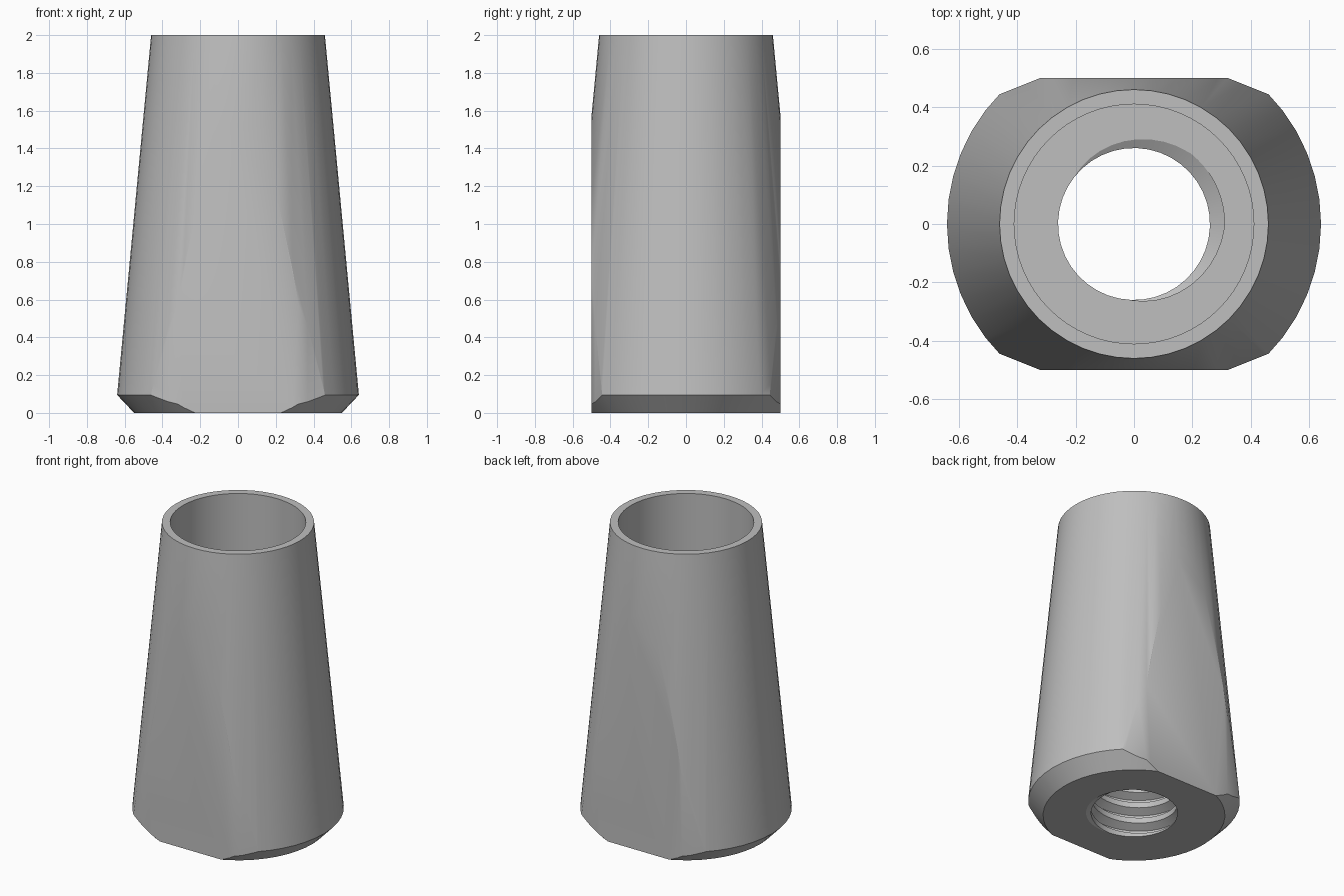
import bpy, bmesh, math
from mathutils import Vector

cube = bpy.data.objects.get("Cube")
if cube:
    bpy.data.objects.remove(cube, do_unlink=True)

PITCH = 0.107
TURNS = 9
FLOOR = PITCH * TURNS      # bottom of the wide upper bore
MINOR, MAJOR = 0.26, 0.31  # thread radii
SEG = 48

steel = bpy.data.materials.new("grey steel")
steel.use_nodes = True
steel.diffuse_color = (0.52, 0.52, 0.52, 1)
steel.node_tree.nodes["Principled BSDF"].inputs["Base Color"].default_value = steel.diffuse_color


def finish(name, bm):
    bmesh.ops.recalc_face_normals(bm, faces=bm.faces[:])
    mesh = bpy.data.meshes.new(name)
    bm.to_mesh(mesh)
    bm.free()
    mesh.materials.append(steel)
    ob = bpy.data.objects.new(name, mesh)
    bpy.context.collection.objects.link(ob)
    return ob


def lathe(profile, seg):
    """Closed solid of revolution from (radius, height) points."""
    bm = bmesh.new()
    rings = []
    for r, z in profile:
        rings.append([bm.verts.new((r * math.cos(a), r * math.sin(a), z))
                      for a in (math.tau * i / seg for i in range(seg))])
    for lo, hi in zip(rings, rings[1:]):
        for i in range(seg):
            j = (i + 1) % seg
            bm.faces.new((lo[i], lo[j], hi[j], hi[i]))
    bm.faces.new(rings[0])
    bm.faces.new(rings[-1])
    return bm


def slice_off(bm, point, normal):
    """Remove everything on the normal side of a plane and cap the cut."""
    geom = bm.verts[:] + bm.edges[:] + bm.faces[:]
    cut = bmesh.ops.bisect_plane(bm, geom=geom, dist=1e-5, plane_co=point,
                                 plane_no=normal, clear_outer=True)
    edges = [e for e in cut["geom_cut"] if isinstance(e, bmesh.types.BMEdge)]
    bmesh.ops.holes_fill(bm, edges=edges, sides=0)


# Tapered body with chamfered foot, two wrench flats and trimmed flat corners
bm = lathe([(0.55, 0), (0.64, 0.095), (0.46, 2)], SEG)
for sy in (-1, 1):
    slice_off(bm, Vector((0, 0.5 * sy, 0)), Vector((0, sy, 0)))
    for sx in (-1, 1):
        slice_off(bm, Vector((0.32 * sx, 0.5 * sy, 0)),
                  Vector((0.06 * sx, 0.15 * sy, 0)).normalized())
body = finish("tapered_body", bm)

# Stepped bore cut through the body
bore = finish("bore_cutter", lathe(
    [(MAJOR, -0.1), (MAJOR, FLOOR), (0.41, FLOOR), (0.41, 2.1)], 64))
bore.hide_render = True
bore.hide_set(True)
cut = body.modifiers.new("bore", 'BOOLEAN')
cut.operation = 'DIFFERENCE'
cut.solver = 'EXACT'
cut.object = bore
bpy.context.view_layer.objects.active = body
body.select_set(True)
bpy.ops.object.modifier_apply(modifier="bore")
bpy.data.objects.remove(bore, do_unlink=True)

# Helical thread ridge, trimmed flush at both ends of the hole
bm = bmesh.new()
section = [(MAJOR + 0.006, -0.46), (MINOR, -0.17), (MINOR, 0.17), (MAJOR + 0.006, 0.46)]
steps = 40
previous = None
for i in range(-steps, (TURNS + 1) * steps + 1):
    a = math.tau * i / steps + math.radians(205)
    z = PITCH * i / steps
    ring = [bm.verts.new((r * math.cos(a), r * math.sin(a), z + PITCH * dz))
            for r, dz in section]
    if previous:
        for k in range(4):
            n = (k + 1) % 4
            bm.faces.new((previous[k], previous[n], ring[n], ring[k]))
    else:
        bm.faces.new(ring)
    previous = ring
bm.faces.new(previous)
slice_off(bm, Vector((0, 0, 0)), Vector((0, 0, -1)))
slice_off(bm, Vector((0, 0, FLOOR)), Vector((0, 0, 1)))
thread = finish("inner_thread", bm)

# Smooth round walls, crisp edges
for ob in (body, thread):
    bpy.ops.object.select_all(action='DESELECT')
    ob.select_set(True)
    bpy.context.view_layer.objects.active = ob
    bpy.ops.object.shade_smooth_by_angle(angle=math.radians(25))
